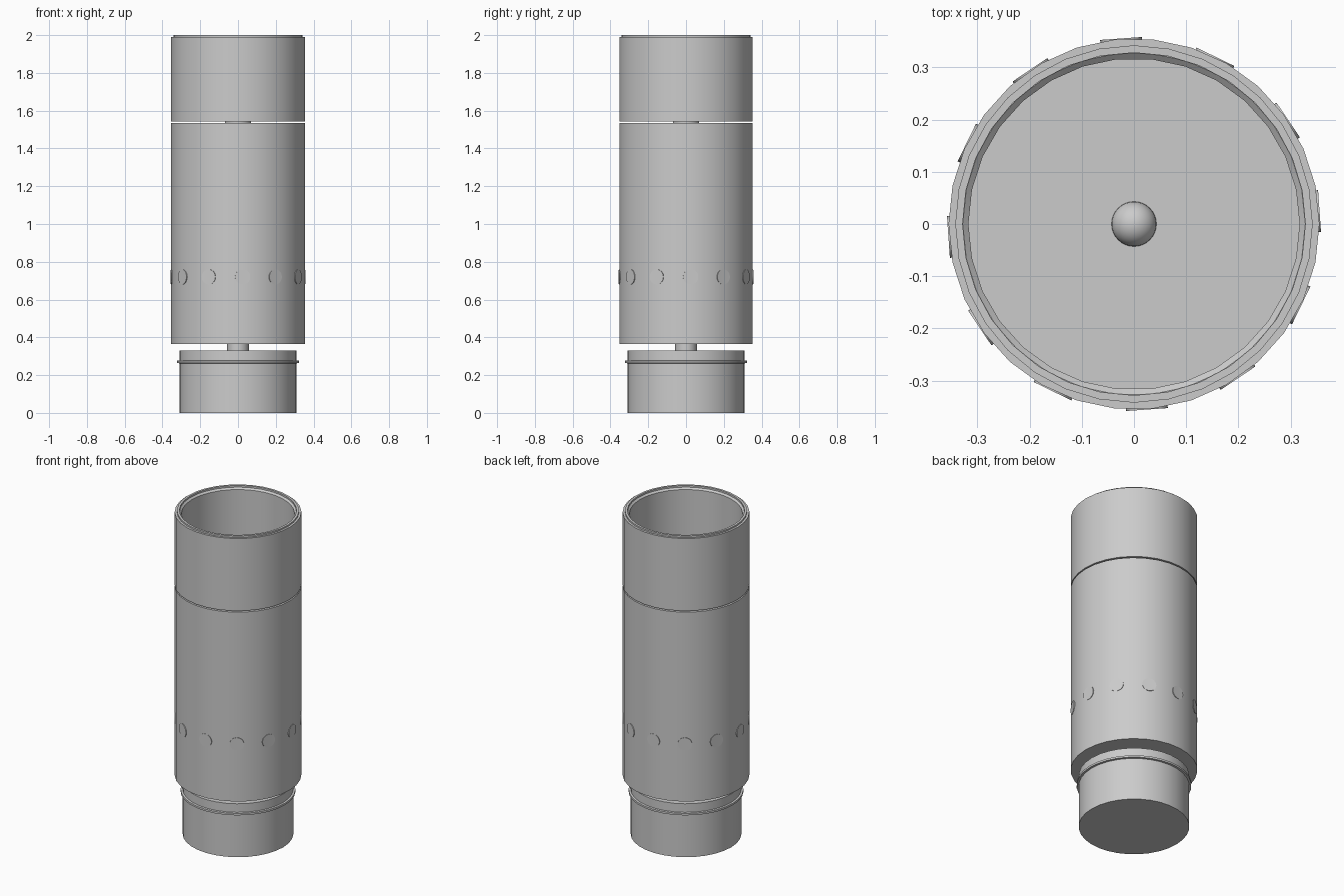
import bpy, bmesh, math
from mathutils import Matrix

if "Cube" in bpy.data.objects:
    bpy.data.objects.remove(bpy.data.objects["Cube"])

grey = bpy.data.materials.new("light_grey")
grey.diffuse_color = (0.6, 0.6, 0.6, 1)
grey.use_nodes = True
grey.node_tree.nodes["Principled BSDF"].inputs["Base Color"].default_value = grey.diffuse_color


def finish(name, bm):
    bmesh.ops.recalc_face_normals(bm, faces=bm.faces)
    me = bpy.data.meshes.new(name)
    bm.to_mesh(me)
    bm.free()
    me.materials.append(grey)
    ob = bpy.data.objects.new(name, me)
    bpy.context.collection.objects.link(ob)
    bpy.ops.object.select_all(action='DESELECT')
    ob.select_set(True)
    bpy.context.view_layer.objects.active = ob
    bpy.ops.object.shade_smooth_by_angle(angle=math.radians(30))
    return ob


def lathe(name, profile, sides, closed=False):
    """Revolve (radius, z) points; open profiles get capped at both ends."""
    bm = bmesh.new()
    rings = [[bm.verts.new((r * math.cos(2 * math.pi * i / sides),
                            r * math.sin(2 * math.pi * i / sides), z))
              for i in range(sides)] for r, z in profile]
    pairs = list(zip(rings, rings[1:]))
    if closed:
        pairs.append((rings[-1], rings[0]))
    else:
        bm.faces.new(rings[0])
        bm.faces.new(rings[-1])
    for a, b in pairs:
        for i in range(sides):
            j = (i + 1) % sides
            bm.faces.new((a[i], a[j], b[j], b[i]))
    return finish(name, bm)


# Base can with its thin flange
lathe("base", [(0.31, 0), (0.31, 0.33)], 32)
lathe("base_flange", [(0.305, 0.262), (0.322, 0.264), (0.322, 0.276), (0.305, 0.278)], 32, True)

# Neck joining base to body
lathe("neck", [(0.057, 0.32), (0.057, 0.375)], 32)

# Lower body, seam post, and open upper cup
lathe("lower_body", [(0.355, 0.365), (0.355, 1.535)], 30)
lathe("seam_post", [(0.07, 1.53), (0.07, 1.55)], 32)
lathe("upper_cup", [(0.355, 1.543), (0.355, 1.99), (0.342, 1.99), (0.328, 1.99),
                    (0.317, 1.98), (0.317, 1.56)], 30)

# Raised lip on the cup rim
lathe("rim_lip", [(0.328, 1.985), (0.342, 1.985), (0.342, 2.0), (0.328, 2.0)], 32, True)

# Dome on the cup floor
bm = bmesh.new()
bmesh.ops.create_uvsphere(bm, u_segments=32, v_segments=16, radius=0.043,
                          matrix=Matrix.Translation((0, 0, 1.56)))
finish("floor_dome", bm)

# Ring of twelve flush round studs
bm = bmesh.new()
for k in range(12):
    m = (Matrix.Rotation(math.radians(4 + 30 * k), 4, 'Z')
         @ Matrix.Translation((0.334, 0, 0.72))
         @ Matrix.Rotation(math.pi / 2, 4, 'Y'))
    bmesh.ops.create_cone(bm, cap_ends=True, segments=32, radius1=0.04,
                          radius2=0.04, depth=0.044, matrix=m)
finish("side_studs", bm)
